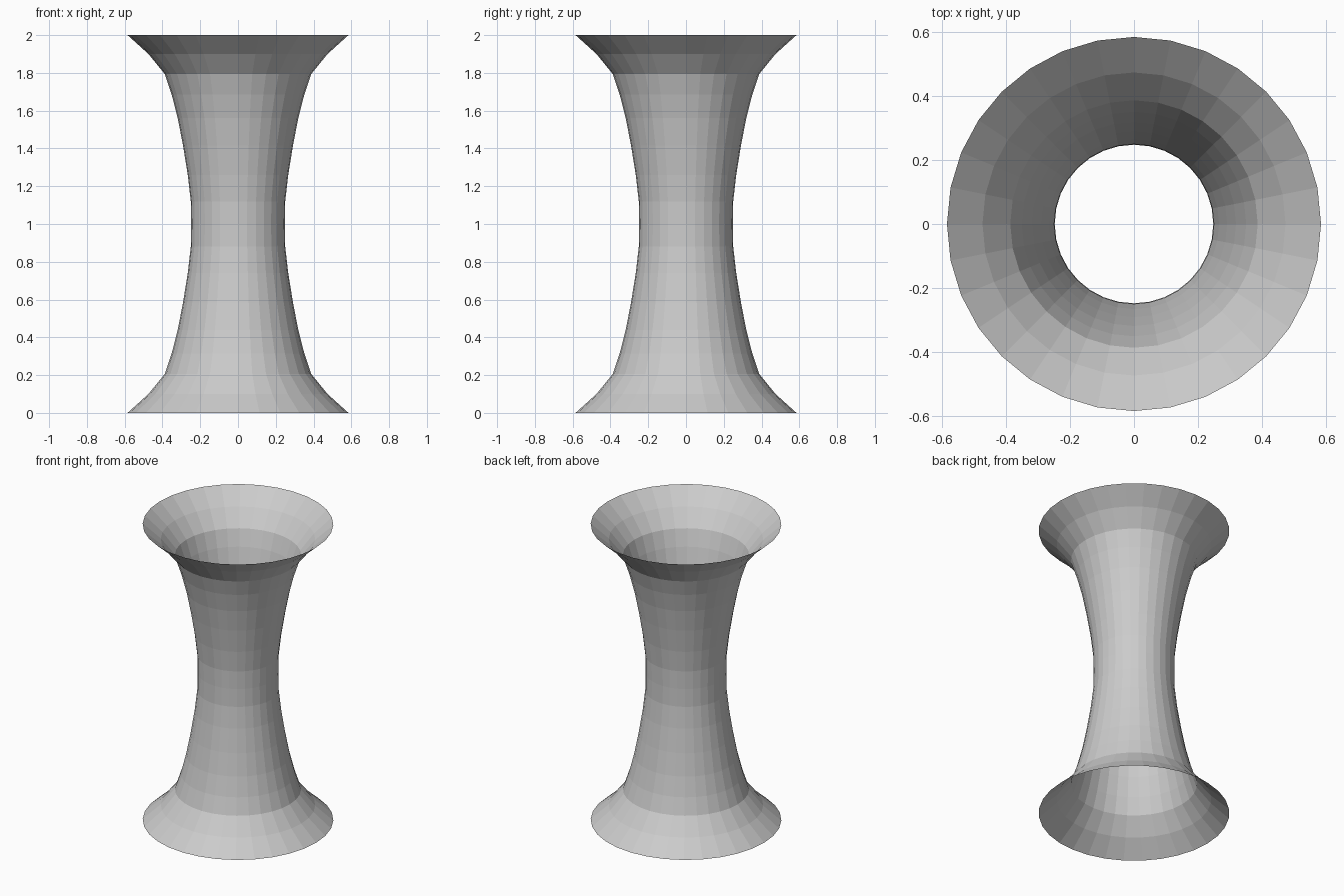
import bpy, bmesh
from math import sin, cos, tau

if "Cube" in bpy.data.objects:
    bpy.data.objects.remove(bpy.data.objects["Cube"])

SIDES = 32
# lower half of the profile (radius, height), mirrored about z = 1
half = [(0.585, 0.0), (0.474, 0.10), (0.387, 0.207), (0.351, 0.315), (0.319, 0.44),
        (0.291, 0.585), (0.266, 0.74), (0.25, 0.88), (0.248, 1.0)]
profile = half + [(r, 2 - z) for r, z in reversed(half[:-1])]

# open spool-shaped tube, flat shaded, without end caps
bm = bmesh.new()
rings = [[bm.verts.new((r * cos(tau * i / SIDES), r * sin(tau * i / SIDES), z))
          for i in range(SIDES)] for r, z in profile]
for low, high in zip(rings, rings[1:]):
    for i in range(SIDES):
        j = (i + 1) % SIDES
        bm.faces.new((low[i], low[j], high[j], high[i]))

mesh = bpy.data.meshes.new("flared_tube")
bm.to_mesh(mesh)
bm.free()
bpy.context.collection.objects.link(bpy.data.objects.new("flared_tube", mesh))
